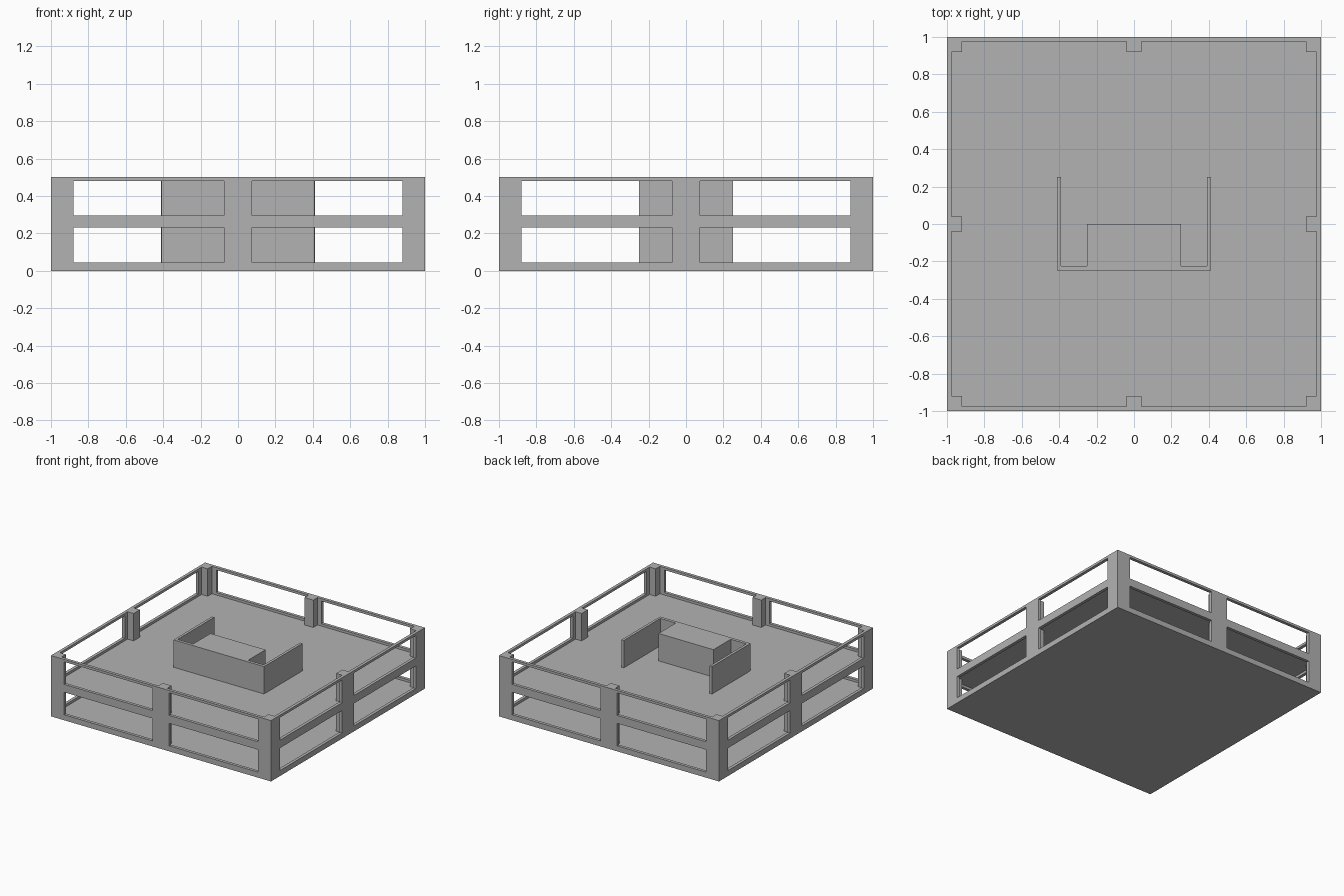
import bpy, bmesh
from math import pi
from mathutils import Matrix, Vector

if "Cube" in bpy.data.objects:
    bpy.data.objects.remove(bpy.data.objects["Cube"])

grey = bpy.data.materials.new("plain_grey")
grey.use_nodes = True
colour = (0.448, 0.448, 0.448, 1)
grey.diffuse_color = colour
grey.node_tree.nodes["Principled BSDF"].inputs["Base Color"].default_value = colour

T = 0.025                      # wall and slab thickness
STOREY = 0.25
TOP = 2 * STOREY
INNER = 1 - T


def finish(name, bm):
    bmesh.ops.recalc_face_normals(bm, faces=bm.faces)
    mesh = bpy.data.meshes.new(name)
    bm.to_mesh(mesh)
    bm.free()
    mesh.materials.append(grey)
    obj = bpy.data.objects.new(name, mesh)
    bpy.context.collection.objects.link(obj)
    return obj


def box(name, lo, hi, turn=0):
    lo, hi = Vector(lo), Vector(hi)
    bm = bmesh.new()
    bmesh.ops.create_cube(bm, size=1)
    bmesh.ops.scale(bm, vec=hi - lo, verts=bm.verts)
    bmesh.ops.translate(bm, vec=(lo + hi) / 2, verts=bm.verts)
    bmesh.ops.rotate(bm, matrix=Matrix.Rotation(turn, 3, 'Z'), verts=bm.verts)
    return finish(name, bm)


# Outer shell: four walls with window openings, joined to the ground slab
xs = [-1, -0.88, -0.075, 0.075, 0.88, 1]
zs = [0, 0.045, 0.23, 0.295, 0.48, TOP]
bm = bmesh.new()
for side in range(4):
    rot = Matrix.Rotation(side * pi / 2, 3, 'Z')
    for i in range(5):
        for k in range(5):
            if i in (1, 3) and k in (1, 3):
                continue       # window opening
            corners = [(i, k), (i + 1, k), (i + 1, k + 1), (i, k + 1)]
            bm.faces.new([bm.verts.new(rot @ Vector((xs[a], -1, zs[b]))) for a, b in corners])
bmesh.ops.remove_doubles(bm, verts=bm.verts, dist=0.0001)
rim = [e for e in bm.edges if all(v.co.z < 0.001 for v in e.verts)]
bmesh.ops.contextual_create(bm, geom=rim)
shell = finish("outer_walls", bm)
for poly in shell.data.polygons:
    c, n = poly.center, poly.normal
    if abs(n.z) < 0.5:
        outward = n.x * c.x + n.y * c.y > 0
        break
thick = shell.modifiers.new("thickness", 'SOLIDIFY')
thick.thickness = T
thick.offset = -1 if outward else 1
thick.use_even_offset = True
thick.use_quality_normals = True

# Upper floor slab
box("upper_floor", (-INNER, -INNER, STOREY), (INNER, INNER, STOREY + T))

# Posts inside the walls: one at each corner and one mid-wall per side
for side in range(4):
    box("corner_post", (-INNER, -INNER, T), (-0.92, -0.92, TOP), side * pi / 2)
    box("middle_post", (-0.04, -INNER, T), (0.04, -0.92, TOP), side * pi / 2)

# Central core on each storey: U-shaped walls around a solid block
for level in range(2):
    z0, z1 = level * STOREY + T, (level + 1) * STOREY
    box("core_front_wall", (-0.41, -0.25, z0), (0.41, -0.225, z1))
    box("core_block", (-0.25, -0.225, z0), (0.25, 0, z1))
    for s in (-1, 1):
        x0, x1 = sorted((s * 0.39, s * 0.412))
        box("core_side_wall", (x0, -0.225, z0), (x1, 0.25, z1))
